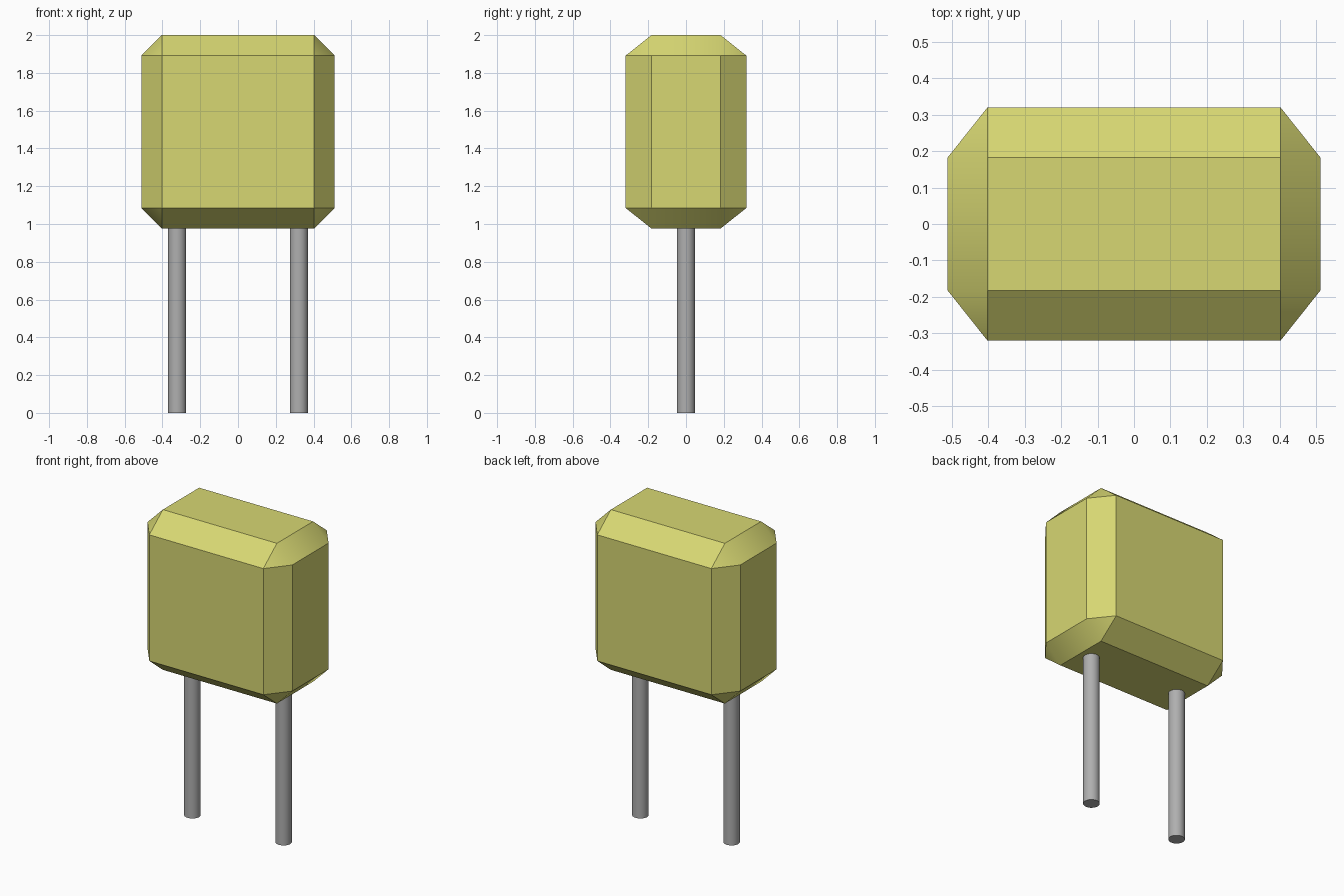
import bpy, bmesh, math
from itertools import product

default = bpy.data.objects.get("Cube")
if default:
    bpy.data.objects.remove(default, do_unlink=True)


def material(name, rgb):
    mat = bpy.data.materials.new(name)
    mat.use_nodes = True
    mat.diffuse_color = (*rgb, 1)
    bsdf = next(n for n in mat.node_tree.nodes if n.type == 'BSDF_PRINCIPLED')
    bsdf.inputs["Base Color"].default_value = (*rgb, 1)
    return mat


def finish(name, bm, mat, location):
    bmesh.ops.recalc_face_normals(bm, faces=bm.faces)
    mesh = bpy.data.meshes.new(name)
    bm.to_mesh(mesh)
    bm.free()
    mesh.materials.append(mat)
    obj = bpy.data.objects.new(name, mesh)
    obj.location = location
    bpy.context.collection.objects.link(obj)
    bpy.ops.object.select_all(action='DESELECT')
    obj.select_set(True)
    bpy.context.view_layer.objects.active = obj
    bpy.ops.object.shade_smooth_by_angle(angle=math.radians(30))
    return obj


yellow = material("olive_yellow", (0.68, 0.68, 0.17))
grey = material("lead_grey", (0.43, 0.43, 0.43))

# Chamfered body: hull around three crossing boxes, flat faces merged
outer = (0.512, 0.32, 0.512)
inner = (0.403, 0.183, 0.403)
bm = bmesh.new()
for axis in range(3):
    half = [outer[i] if i == axis else inner[i] for i in range(3)]
    for signs in product((-1, 1), repeat=3):
        bm.verts.new([s * h for s, h in zip(signs, half)])
bmesh.ops.convex_hull(bm, input=bm.verts)
bmesh.ops.dissolve_limit(bm, angle_limit=math.radians(2),
                         verts=bm.verts, edges=bm.edges)
finish("body", bm, yellow, (0, 0, 1.488))

# Round wire leads, ending just inside the body
lead_height = 1.0
for name, x in (("left_lead", 0.322), ("right_lead", -0.322)):
    bm = bmesh.new()
    bmesh.ops.create_cone(bm, cap_ends=True, segments=32, radius1=0.048,
                          radius2=0.048, depth=lead_height)
    finish(name, bm, grey, (x, 0, lead_height / 2))
